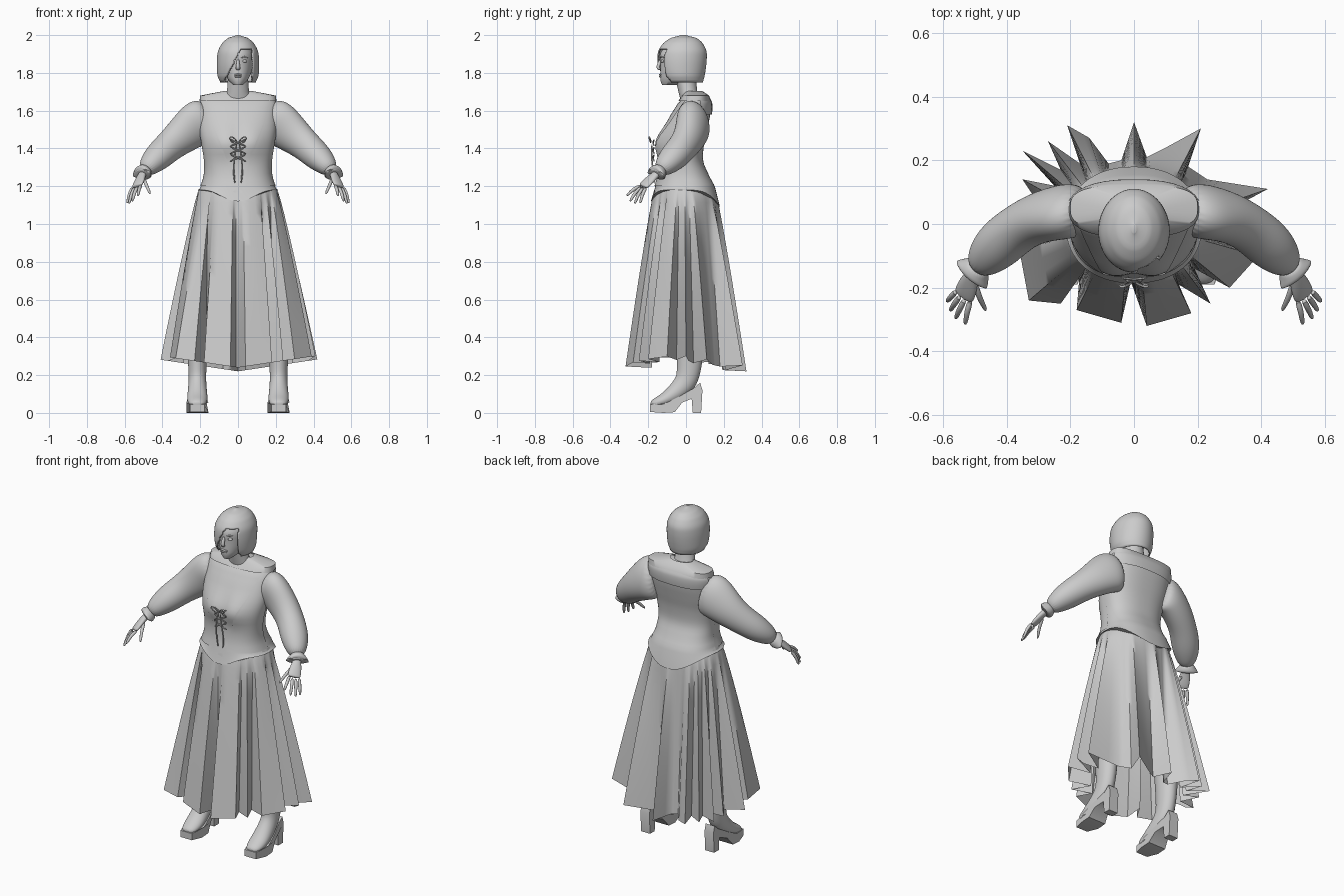
import bpy, bmesh
from math import sin, cos, pi, radians, atan2, exp, copysign
from mathutils import Vector

cube = bpy.data.objects.get("Cube")
if cube:
    bpy.data.objects.remove(cube, do_unlink=True)

grey = bpy.data.materials.new("plain grey")
grey.use_nodes = True
grey.diffuse_color = (0.6, 0.6, 0.6, 1)
grey.node_tree.nodes["Principled BSDF"].inputs["Base Color"].default_value = (0.6, 0.6, 0.6, 1)


def finish(name, bm, angle=50, subdivide=0):
    """Turn a bmesh into a smooth-shaded object."""
    bmesh.ops.recalc_face_normals(bm, faces=bm.faces)
    mesh = bpy.data.meshes.new(name)
    bm.to_mesh(mesh)
    bm.free()
    obj = bpy.data.objects.new(name, mesh)
    bpy.context.collection.objects.link(obj)
    mesh.materials.append(grey)
    bpy.ops.object.select_all(action='DESELECT')
    obj.select_set(True)
    bpy.context.view_layer.objects.active = obj
    bpy.ops.object.shade_smooth_by_angle(angle=radians(angle))
    if subdivide:
        mod = obj.modifiers.new("Smooth", 'SUBSURF')
        mod.levels = mod.render_levels = subdivide
    return obj


def skin(name, rings, closed=True, caps=True, hole=None, **opts):
    """Bridge rows of points; hole(centre) drops faces."""
    bm = bmesh.new()
    rows = [[bm.verts.new(p) for p in ring] for ring in rings]
    count = len(rows[0])
    for low, high in zip(rows, rows[1:]):
        for i in range(count if closed else count - 1):
            j = (i + 1) % count
            bm.faces.new((low[i], low[j], high[j], high[i]))
    if caps and closed:
        bm.faces.new(rows[0])
        bm.faces.new(rows[-1])
    if hole:
        gone = [f for f in bm.faces if hole(f.calc_center_median())]
        bmesh.ops.delete(bm, geom=gone, context='FACES')
    return finish(name, bm, **opts)


def oval(a, z, rx, front, back, power=2.0):
    """Point on a rounded oval; angle 0 faces the front."""
    x, y = sin(a), -cos(a)
    x = copysign(abs(x) ** (2 / power), x) * rx
    y = copysign(abs(y) ** (2 / power), y) * (back - front) / 2
    return Vector((x, y + (front + back) / 2, z))


def loop(z, rx, front, back, power=2.0, n=48):
    return [oval(2 * pi * i / n, z, rx, front, back, power) for i in range(n)]


def tube(name, pts, ref, side=1, n=16, subdivide=2):
    """Elliptical tube through (x, y, z, width, height) points."""
    mid = [Vector(p[:3]) for p in pts]
    rings = []
    for i, p in enumerate(pts):
        t = (mid[min(i + 1, len(mid) - 1)] - mid[max(i - 1, 0)]).normalized()
        u = Vector(ref) - t * t.dot(Vector(ref))
        u.normalize()
        v = t.cross(u)
        ring = [mid[i] + u * cos(2 * pi * k / n) * p[3] + v * sin(2 * pi * k / n) * p[4] for k in range(n)]
        rings.append([Vector((q.x * side, q.y, q.z)) for q in ring])
    return skin(name, rings, subdivide=subdivide)


def ball(name, centre, size):
    bm = bmesh.new()
    bmesh.ops.create_uvsphere(bm, u_segments=20, v_segments=12, radius=1)
    bmesh.ops.scale(bm, vec=size, verts=bm.verts)
    bmesh.ops.translate(bm, vec=centre, verts=bm.verts)
    return finish(name, bm)


def sample(table, z):
    """Smoothly interpolate rows of (z, half width, front, back)."""
    last = len(table) - 1
    i = max([k for k in range(last) if table[k][0] <= z + 1e-6] or [0])
    t = (z - table[i][0]) / (table[i + 1][0] - table[i][0])
    a, b, c, d = (table[min(max(k, 0), last)] for k in range(i - 1, i + 3))
    return [(2 * q + (r - p) * t + (2 * p - 5 * q + 4 * r - s) * t * t + (3 * q - p - 3 * r + s) * t ** 3) / 2
            for p, q, r, s in zip(a[1:], b[1:], c[1:], d[1:])]


# Bodice
BODY = [(1.19, .198, -.165, .155), (1.25, .178, -.15, .125), (1.33, .175, -.143, .092),
        (1.42, .188, -.145, .095), (1.5, .2, -.118, .112), (1.58, .2, -.08, .128),
        (1.64, .2, -.042, .13), (1.68, .185, -.005, .112)]


def body_point(a, z, out=0.0):
    rx, front, back = sample(BODY, z)
    p = oval(a, z, rx + out, front - out, back + out, 2.4)
    if cos(a) > 0:
        p.y -= .025 * cos(a) * exp(-((abs(p.x) - .075) ** 2 + (z - 1.44) ** 2) / .006)
    return p


def bodice_hem(a):
    dip = .06 * max(0, cos(a)) ** 8 + .09 * max(0, -cos(a)) ** 3
    return oval(a, 1.18 - dip, .214, -.186, .18, 2.2)


turn = [2 * pi * i / 64 for i in range(64)]
rows = [[bodice_hem(a) for a in turn]]
rows += [[body_point(a, 1.19 + .49 * k / 24) for a in turn] for k in range(25)]
rows.append([oval(a, 1.695, .09, .0, .085) for a in turn])
skin("bodice", rows)


def plate(name, z0, z1, start, end, out=.005):
    """Thin panel lying on the bodice between two angles."""
    rows = []
    for k in range(15):
        z = z0 + (z1 - z0) * k / 14
        a, b = radians(start(z)), radians(end(z))
        rows.append([body_point(a + (b - a) * j / 14, z, out) for j in range(15)])
    return skin(name, rows, closed=False)


for side, word in ((1, "left"), (-1, "right")):
    plate(word + "_front_panel", 1.2, 1.67, lambda z: side * (8 + 42 * ((z - 1.2) / .43) ** 1.5), lambda z: side * 92)
plate("back_collar", 1.58, 1.68, lambda z: 105, lambda z: 255, .009)
skin("shoulder_collar", [loop(1.705, .07, .0, .085), loop(1.68, .2, -.02, .122, 3),
                         loop(1.65, .204, -.042, .133, 2.6)], caps=False)

# Laces and bow
lace = .005
for k in range(3):
    z = 1.33 + .04 * k
    for s in (1, -1):
        tube("lace", [(-s * .045, -.168, z, lace, lace), (0, -.176, z + .02, lace, lace),
                      (s * .045, -.168, z + .04, lace, lace)], (0, 1, 0), n=6, subdivide=1)
for s in (1, -1):
    tube("bow_loop", [(0, -.18, 1.43, lace, lace), (s * .03, -.2, 1.47, lace, lace),
                      (s * .055, -.195, 1.455, lace, lace), (s * .02, -.185, 1.425, lace, lace)],
         (0, 1, 0), n=6, subdivide=1)
    tube("lace_end", [(s * .005, -.18, 1.43, lace, lace), (s * .02, -.185, 1.35, lace, lace),
                      (s * .025, -.17, 1.27, lace, lace), (s * .015, -.168, 1.21, lace, lace)],
         (0, 1, 0), n=6, subdivide=1)

# Pleated skirt: hem corners in hundredths, counter-clockwise from the front
HEM = [(-1, -18), (4, -32), (18, -28), (14, -19), (24, -25), (19, -14), (30, -20), (39, -10), (27, -5),
       (41, 0), (29, 4), (42, 11), (23, 14), (17, 18), (21, 30), (10, 24), (4, 21), (0, 32), (-4, 20),
       (-8, 19), (-14, 27), (-21, 31), (-17, 19), (-27, 26), (-23, 17), (-35, 23), (-25, 12), (-35, 14),
       (-29, 5), (-41, 2), (-29, -3), (-36, -8), (-33, -24), (-23, -25), (-17, -15), (-18, -27), (-4, -31)]
corners = [Vector((x / 100, y / 100, 0)) for x, y in HEM]
hem = [p.lerp(q, k / 3) for p, q in zip(corners, corners[1:] + corners[:1]) for k in range(3)]
for p in hem:
    p.z = .24 + .15 * abs(p.x) - (.02 if p.y > 0 else 0)
angles = [atan2(p.x, -p.y) for p in hem]
hip = [oval(a, 1.17, .212, -.172, .158) for a in angles]
rows = [[oval(a, 1.25, .17, -.14, .12) for a in angles]]
for k in range(17):
    t = k / 16
    row = [h.lerp(e, t ** .9) for h, e in zip(hip, hem)]
    for p, h, e in zip(row, hip, hem):
        p.z = h.z + (e.z - h.z) * t
    rows.append(row)
skin("skirt", rows, caps=False, angle=60)

# Neck and head
skin("neck", [loop(1.66, .075, -.03, .08), loop(1.7, .058, -.04, .06), loop(1.79, .052, -.06, .05)])
FACE = [(1.735, .024, -.125, -.05), (1.755, .047, -.135, .0), (1.8, .07, -.136, .06),
        (1.85, .08, -.136, .08), (1.9, .083, -.137, .085), (1.95, .065, -.11, .06)]
skin("face", [loop(z, *sample(FACE, z)) for z in [1.735 + .0215 * k for k in range(11)]])
tube("nose", [(0, -.132, 1.875, .006, .006), (0, -.142, 1.85, .009, .01), (0, -.15, 1.828, .013, .01),
              (0, -.138, 1.815, .012, .008)], (1, 0, 0))
for z, w in ((1.79, .022), (1.78, .018)):
    ball("lip", (0, -.133, z), (w, .01, .006))
for side, word in ((1, "left"), (-1, "right")):
    ball(word + "_eye", (side * .034, -.124, 1.862), (.015, .01, .008))
    tube(word + "_brow", [(.014, -.136, 1.879, .004, .004), (.035, -.13, 1.888, .004, .004),
                          (.055, -.115, 1.88, .003, .003)], (0, 1, 0), side, n=8, subdivide=1)

# Bobbed hair with a swept fringe
HAIR = [(1.75, .094, -.12, .09), (1.78, .108, -.138, .098), (1.83, .112, -.15, .106), (1.88, .111, -.152, .11),
        (1.92, .104, -.145, .107), (1.96, .082, -.118, .086), (1.985, .052, -.08, .055), (2.0, .008, -.03, .0)]


def face_opening(p):
    return p.y < -.07 and p.z < 1.925 and -.075 + .5 * (p.z - 1.75) < p.x < .078


heights = [1.75 + .25 * sin(pi / 2 * k / 32) for k in range(33)]
hair = skin("hair", [loop(z, *sample(HAIR, z), n=96) for z in heights], hole=lambda p: face_opening(p) or p.z < 1.751)
shell = hair.modifiers.new("Thickness", 'SOLIDIFY')
shell.thickness = .008

# Sleeves, cuffs and hands
ARM = [(.15, .04, 1.55, .075, .11), (.205, .04, 1.54, .085, .128), (.245, .035, 1.51, .082, .118),
       (.3, .02, 1.465, .08, .1), (.36, -.01, 1.415, .076, .083), (.42, -.06, 1.36, .08, .077),
       (.465, -.105, 1.315, .065, .06), (.495, -.14, 1.28, .036, .036)]
CUFF = [(.485, -.13, 1.292, .034, .034), (.495, -.14, 1.28, .044, .042), (.51, -.16, 1.262, .068, .05),
        (.511, -.162, 1.26, .062, .044), (.498, -.145, 1.277, .03, .03)]
PALM = [(.49, -.135, 1.285, .024, .02), (.508, -.16, 1.262, .023, .018), (.52, -.19, 1.235, .034, .017),
        (.532, -.222, 1.205, .038, .014), (.536, -.23, 1.198, .03, .01)]
FINGERS = {"index": ((.512, -.235, 1.205), (.53, -.315, 1.15)), "middle": ((.53, -.235, 1.198), (.56, -.297, 1.12)),
           "ring": ((.545, -.225, 1.195), (.577, -.272, 1.108)), "little": ((.557, -.21, 1.195), (.587, -.243, 1.11)),
           "thumb": ((.5, -.18, 1.242), (.465, -.272, 1.16))}
# Boots: instep tube, platform outline
BOOT = [(.215, -.188, .045, .025, .012), (.215, -.165, .05, .046, .027), (.215, -.11, .068, .056, .038),
        (.215, -.05, .108, .052, .052), (.215, .0, .16, .047, .06), (.215, .015, .22, .047, .064),
        (.215, .022, .32, .054, .073), (.21, .02, .55, .065, .08), (.12, .0, 1.05, .09, .09)]
SOLE = [(-.19, .005), (-.19, .045), (-.1, .055), (-.03, .09), (.04, .13), (.075, .16), (.087, .12), (.08, .0),
        (.036, .0), (.03, .075), (-.02, .055), (-.06, .004), (-.12, .0)]


def half_width(y):
    return .038 if y < -.17 else .058 if y < -.05 else .048 if y < 0 else .03


for side, word in ((1, "left"), (-1, "right")):
    level = (.6, .8, 0)
    tube(word + "_sleeve", ARM, level, side, n=24)
    tube(word + "_cuff", CUFF, level, side, n=24)
    tube(word + "_palm", PALM, level, side)
    for finger, (root, tip) in FINGERS.items():
        a, b = Vector(root), Vector(tip)
        bend = a.lerp(b, .5) + Vector((.004, -.004, .008))
        tube(f"{word}_{finger}_finger", [(*a, .011, .011), (*bend, .01, .01), (*a.lerp(b, .9), .008, .008),
                                         (*b, .004, .004)], level, side, n=8, subdivide=1)
    tube(word + "_boot", BOOT, (1, 0, 0), side, n=20)
    sole = [[(side * (.215 + s * half_width(y)), y, z) for y, z in SOLE] for s in (-1, 1)]
    skin(word + "_platform_and_heel", sole, angle=35)
